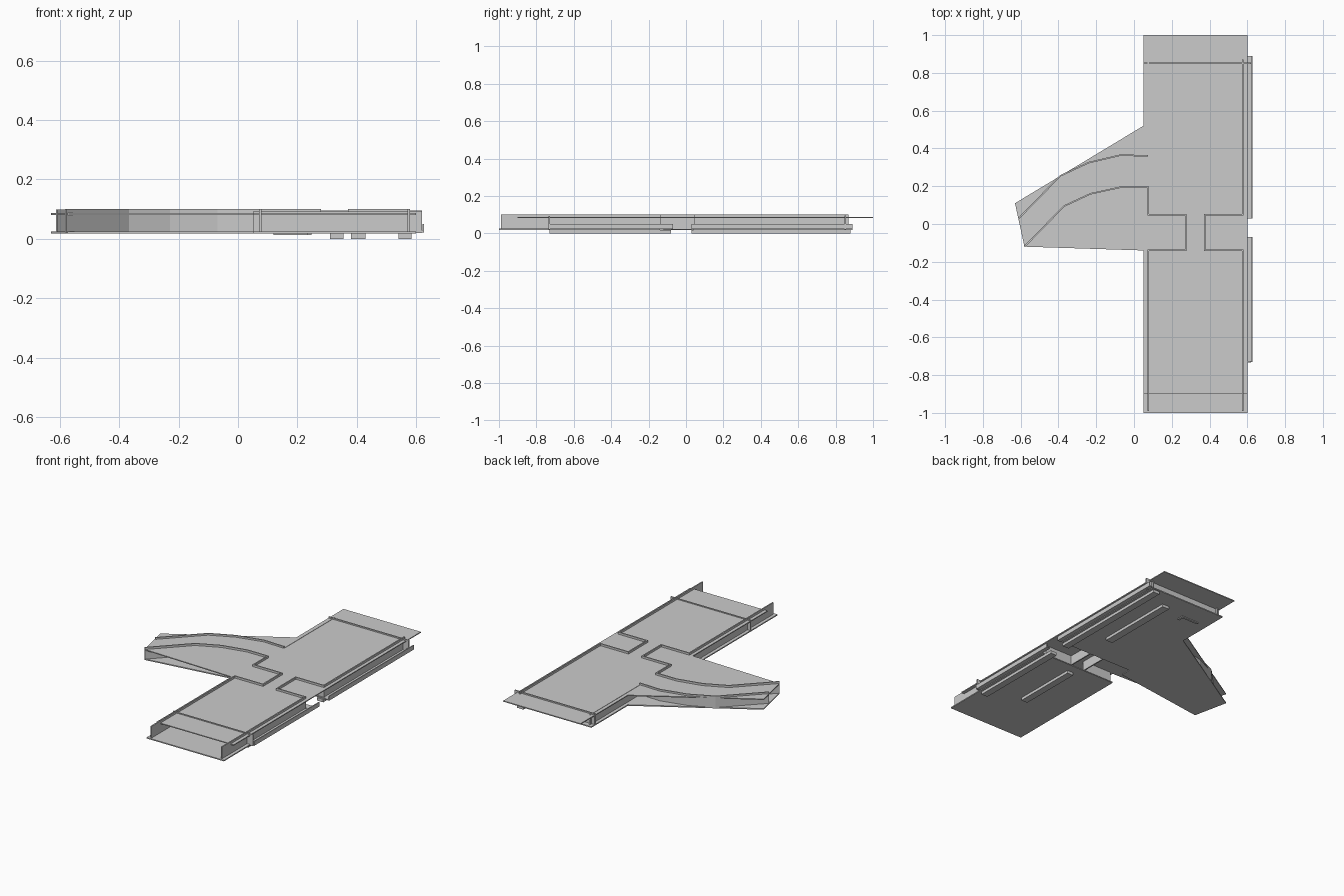
import bpy, bmesh
from mathutils import Vector

if "Cube" in bpy.data.objects:
    bpy.data.objects.remove(bpy.data.objects["Cube"])


def finish(name, bm):
    bmesh.ops.recalc_face_normals(bm, faces=bm.faces)
    me = bpy.data.meshes.new(name)
    bm.to_mesh(me)
    bm.free()
    ob = bpy.data.objects.new(name, me)
    bpy.context.collection.objects.link(ob)
    return ob


def prism(name, pts, z0, z1):
    """Flat outline raised from z0 to z1."""
    bm = bmesh.new()
    f = bm.faces.new([bm.verts.new((x, y, z0)) for x, y in pts])
    r = bmesh.ops.extrude_face_region(bm, geom=[f])
    vs = [v for v in r['geom'] if isinstance(v, bmesh.types.BMVert)]
    bmesh.ops.translate(bm, verts=vs, vec=(0, 0, z1 - z0))
    return finish(name, bm)


def box(name, x0, x1, y0, y1, z0, z1):
    return prism(name, [(x0, y0), (x1, y0), (x1, y1), (x0, y1)], z0, z1)


def wall(name, path, z0, z1, t=0.008):
    """Mitred wall following a plan polyline."""
    p = [Vector(q) for q in path]
    left, right = [], []
    for i, q in enumerate(p):
        a = (q - p[i - 1]).normalized() if i else (p[1] - q).normalized()
        b = (p[i + 1] - q).normalized() if i < len(p) - 1 else a
        na, nb = Vector((-a.y, a.x)), Vector((-b.y, b.x))
        m = (na + nb).normalized()
        m *= t / 2 / m.dot(na)
        left.append(q + m)
        right.append(q - m)
    return prism(name, left + right[::-1], z0, z1)


# roof slab: long bar with splayed wing
prism("roof_slab", [(.05, -.9), (.6, -.9), (.6, 1), (.05, 1), (.05, .52),
                    (-.63, .11), (-.58, -.12), (.05, -.14)], .081, .087)

# floor slabs either side of the passage
box("front_floor", .05, .6, -1, -.14, .018, .025)
prism("back_floor", [(.07, .04), (.6, .04), (.6, .89), (.05, .89), (.05, .52),
                     (-.63, .11), (-.58, -.12), (.07, -.03)], .018, .025)

# long walls stepping in around the passage, curving into the wing
wall("left_wall", [(.075, -.99), (.075, -.14), (.275, -.14), (.275, .05), (.075, .05),
                   (.075, .195), (-.07, .195), (-.23, .16), (-.37, .095), (-.58, -.12)],
     .02, .1)
wall("right_front_wall", [(.575, -.99), (.575, -.14), (.375, -.14), (.375, .05),
                          (.575, .05), (.575, .87)], .02, .1)
wall("wing_outer_wall", [(.075, .36), (-.07, .365), (-.24, .325),
                         (-.39, .255), (-.61, .03)], .02, .098)
wall("left_back_wall", [(.075, .87), (.075, .36)], .02, .089)

# end walls
box("front_end_wall", .05, .62, -.734, -.726, .02, .092)
box("back_end_wall", .05, .62, .848, .856, .02, .095)

# side balconies and beams below
for side, y0, y1 in (("front", -.73, -.07), ("back", .03, .89)):
    box(side + "_balcony_floor", .6, .627, y0, y1, .022, .028)
    box(side + "_balcony_rail", .621, .627, y0, y1, .022, .05)
    box(side + "_edge_beam", .54, .585, y0, y1 - .01, 0, .019)
box("front_centre_beam", .31, .355, -.63, -.2, 0, .019)
box("back_centre_beam", .38, .43, .25, .78, 0, .019)
wall("small_footing", [(.24, .7), (.24, .74), (.12, .74)], .013, .019, .015)
